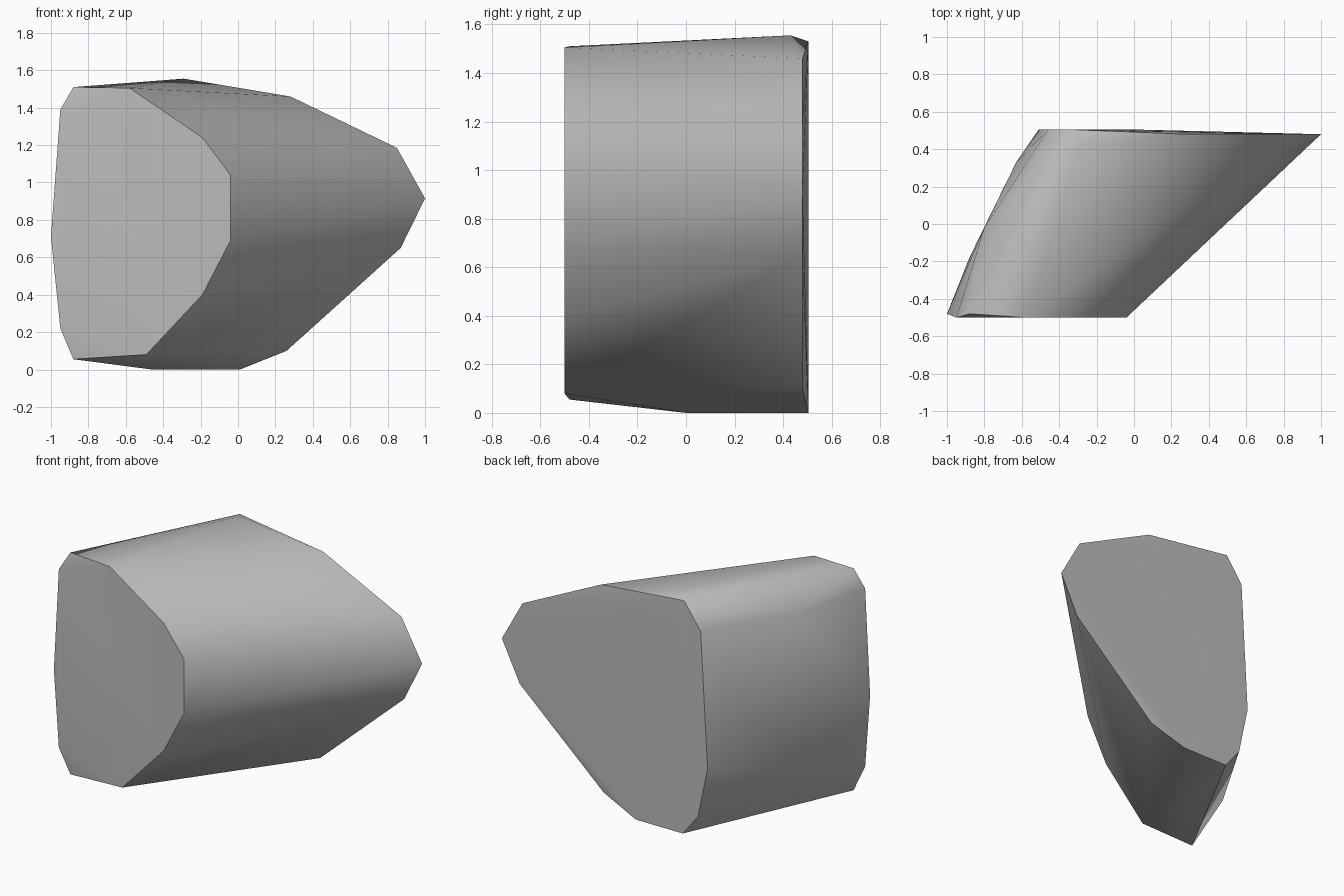
import bpy
import bmesh
from math import radians

# Remove the default cube
default_cube = bpy.data.objects.get("Cube")
if default_cube:
    bpy.data.objects.remove(default_cube, do_unlink=True)


def make_material(name, color):
    material = bpy.data.materials.new(name)
    material.use_nodes = True
    material.diffuse_color = color
    material.node_tree.nodes["Principled BSDF"].inputs["Base Color"].default_value = color
    return material


def ring(y, outline):
    """Place an (x, z) outline at depth y."""
    return [(x, y, z) for x, z in outline]


def hull_object(name, points, material):
    """Wrap the points in a convex skin with soft sides and crisp rims."""
    bm = bmesh.new()
    for point in points:
        bm.verts.new(point)
    result = bmesh.ops.convex_hull(bm, input=bm.verts[:])
    unused = {g for g in result["geom_interior"] + result["geom_unused"]
              if isinstance(g, bmesh.types.BMVert)}
    bmesh.ops.delete(bm, geom=list(unused), context="VERTS")
    bmesh.ops.recalc_face_normals(bm, faces=bm.faces[:])
    mesh = bpy.data.meshes.new(name)
    bm.to_mesh(mesh)
    bm.free()
    mesh.materials.append(material)
    obj = bpy.data.objects.new(name, mesh)
    bpy.context.collection.objects.link(obj)
    bpy.ops.object.select_all(action="DESELECT")
    obj.select_set(True)
    bpy.context.view_layer.objects.active = obj
    bpy.ops.object.shade_smooth_by_angle(angle=radians(30))
    return obj


# Front cut face, slightly chamfered at its right rim
front = ring(-0.5, [(-0.58, 1.505), (-0.19, 1.24), (-0.04, 1.04), (-0.04, 0.69),
                    (-0.19, 0.4), (-0.49, 0.08), (-0.95, 0.22), (-0.95, 1.39)])
front_rim = ring(-0.48, [(-0.88, 1.51), (-1, 0.71), (-0.88, 0.055)])

# Back cut face, leaning slightly towards its pointed end
back = ring(0.505, [(-0.34, 1.53), (-0.46, 1.36), (-0.51, 0.47),
                    (-0.44, 0.14), (-0.33, 0), (0.01, 0)])
back_point = ring(0.48, [(0.28, 1.46), (0.85, 1.185), (1, 0.915),
                         (0.87, 0.65), (0.26, 0.1)])

# Bulges on the crown, the right flank and the underside
bulges = [(-0.29, 0.43, 1.555), (-0.8, -0.02, 1.37), (-0.63, 0.33, 0.83),
          (-0.88, -0.18, 0.25), (-0.46, 0, 0)]

stone_grey = make_material("stone_grey", (0.5, 0.5, 0.5, 1))
hull_object("rock_block", front + front_rim + back + back_point + bulges, stone_grey)
